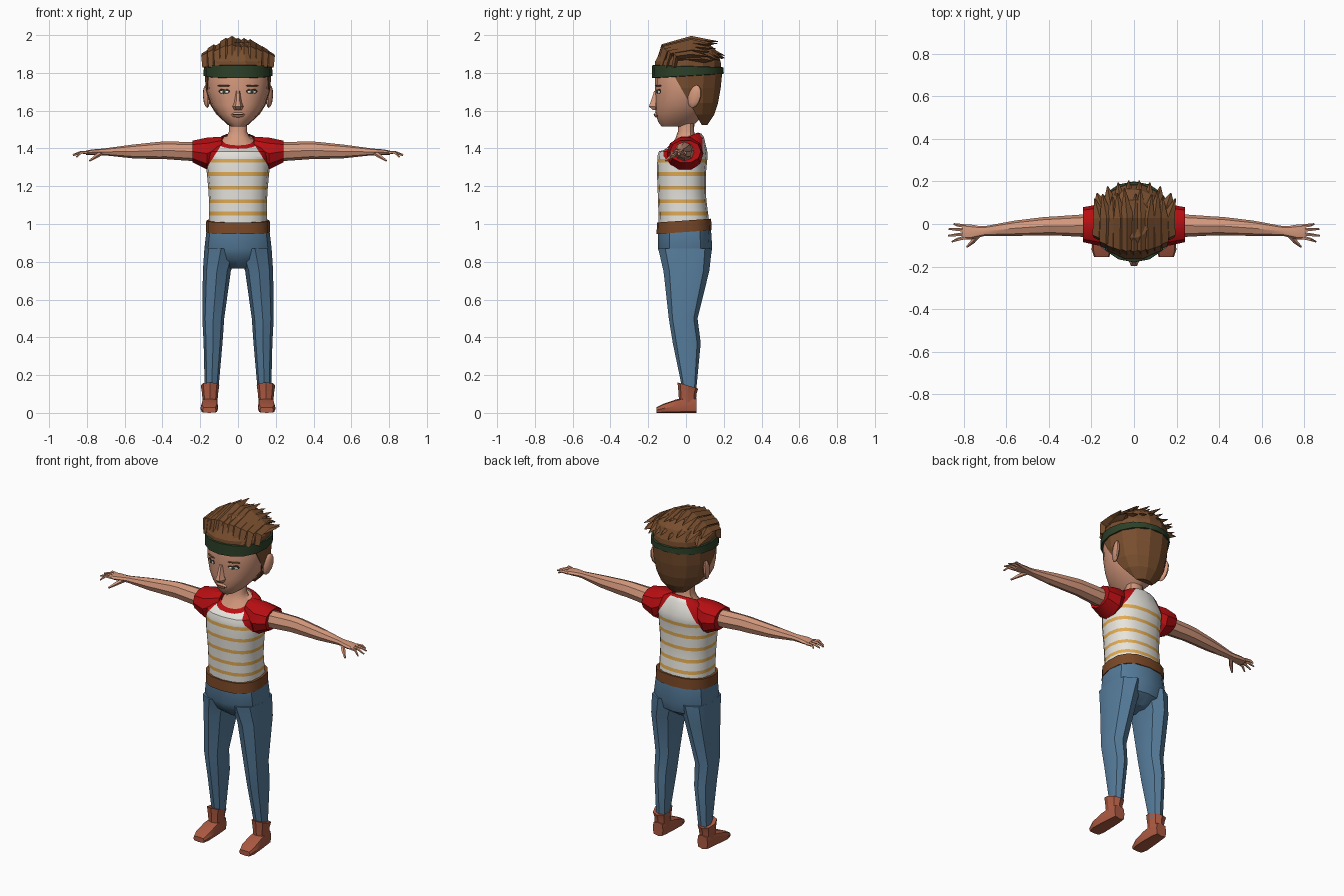
import bpy, bmesh, math, random
from mathutils import Vector

if "Cube" in bpy.data.objects:
    bpy.data.objects.remove(bpy.data.objects["Cube"])
random.seed(4)


def material(name, rgb):
    lin = [((c / 255 + 0.055) / 1.055) ** 2.4 for c in rgb] + [1]
    m = bpy.data.materials.new(name)
    m.use_nodes = True
    m.diffuse_color = lin
    m.node_tree.nodes["Principled BSDF"].inputs["Base Color"].default_value = lin
    return m


SKIN = material("skin", (212, 152, 124))
HAIR = material("brown hair", (120, 78, 46))
GREEN = material("dark green", (44, 64, 40))
RED = material("red", (184, 14, 18))
WHITE = material("off white", (232, 229, 222))
YELLOW = material("stripe yellow", (226, 172, 84))
BELT = material("belt brown", (122, 72, 38))
JEANS = material("denim blue", (86, 124, 155))
BOOT = material("boot leather", (172, 90, 66))
DARK = material("lash dark", (48, 34, 28))
smooth = []


def ring(axis, pos, a, b, ra, rb, n=8, p=2.3, tilt=0.0):
    """Superellipse cross-section at pos along an axis."""
    pts = []
    for i in range(n):
        t = 2 * math.pi * i / n
        c, s = math.cos(t), math.sin(t)
        u = a + ra * math.copysign(abs(c) ** (2 / p), c)
        v = b + rb * math.copysign(abs(s) ** (2 / p), s)
        pts.append({"x": (pos, u, v), "y": (u, pos, v),
                    "z": (u, v, pos + tilt * (v - b))}[axis])
    return pts


def loft(axis, rows, n=8, p=2.3):
    return [ring(axis, *r[:5], n, p, *r[5:]) for r in rows]


def tube(pts, sizes, side, n=4):
    """Tapered strand along points; sizes are (half width, half thickness)."""
    pts = [Vector(q) for q in pts]
    rings = []
    for i, q in enumerate(pts):
        t = (pts[min(i + 1, len(pts) - 1)] - pts[max(i - 1, 0)]).normalized()
        u = Vector(side)
        u = (u - t * u.dot(t)).normalized()
        v = t.cross(u)
        w, h = sizes[i]
        rings.append([q + u * w * math.cos(2 * math.pi * k / n)
                      + v * h * math.sin(2 * math.pi * k / n) for k in range(n)])
    return rings


def build(name, pieces, mats, mirror=False, is_smooth=True, edit=None, caps=True):
    bm = bmesh.new()
    for rings in pieces:
        vs = [[bm.verts.new(q) for q in r] for r in rings]
        n = len(vs[0])
        for a, b in zip(vs, vs[1:]):
            for i in range(n):
                j = (i + 1) % n
                bm.faces.new((a[i], a[j], b[j], b[i]))
        if caps:
            bm.faces.new(vs[0])
            bm.faces.new(vs[-1])
    bmesh.ops.recalc_face_normals(bm, faces=bm.faces[:])
    if edit:
        edit(bm)
    me = bpy.data.meshes.new(name)
    bm.to_mesh(me)
    bm.free()
    ob = bpy.data.objects.new(name, me)
    bpy.context.collection.objects.link(ob)
    for m in mats:
        me.materials.append(m)
    if mirror:
        ob.modifiers.new("Mirror", "MIRROR").use_mirror_merge = False
    if is_smooth:
        smooth.append(ob)
    return ob


def blob(name, loc, scale, mat, turn=0.0, mirror=True, tip=0.0):
    """Squashed sphere, turned about z and then moved into place."""
    rows = [(math.sin(a), 0, 0, max(math.cos(a), 0.05), max(math.cos(a), 0.05))
            for a in [math.pi * (k / 6 - 0.5) for k in range(7)]]
    ca, sa = math.cos(turn), math.sin(turn)
    rings = []
    for r in loft("z", rows, 10, 2):
        out = []
        for x, y, z in r:
            x, y, z = x * scale[0], y * scale[1], z * scale[2]
            y += tip * z
            out.append((loc[0] + x * ca - y * sa, loc[1] + x * sa + y * ca, loc[2] + z))
        rings.append(out)
    return build(name, [rings], [mat], mirror)


# Boots: foot and flared shaft
build("boots", [
    loft("y", [(-.155, .152, .015, .036, .015), (-.12, .152, .024, .047, .024),
               (-.05, .15, .036, .045, .036), (.015, .148, .042, .04, .042),
               (.055, .148, .04, .034, .04)], 8, 4),
    loft("z", [(.05, .148, .008, .039, .045), (.1, .148, .008, .042, .047),
               (.145, .148, .01, .049, .055, -.3)])], [BOOT], True)

# Jeans: two legs and the pelvis
build("jeans_legs", [loft("z", [
    (.12, .14, .018, .036, .036), (.37, .132, .004, .05, .074), (.5, .131, -.015, .058, .076),
    (.75, .112, .002, .074, .121), (.87, .09, -.005, .088, .142)])], [JEANS], True)
build("jeans_hips", [loft("z", [
    (.765, 0, 0, .05, .06), (.81, 0, .002, .15, .12), (.87, 0, -.005, .178, .144),
    (.98, 0, -.008, .165, .14)], 12, 2.5)], [JEANS])
build("belt", [loft("z", [
    (.957, 0, -.01, .169, .146, .07), (1.018, 0, -.01, .168, .143, .07)], 16, 2.5)], [BELT])

# Shirt: rows follow the stripes, last strip is the collar, shoulders cut on a slant
STRIPES = (1.055, 1.12, 1.192, 1.265, 1.335)
KEYS = [(1.0, -.01, .154, .134), (1.15, -.022, .154, .127), (1.28, -.024, .166, .13),
        (1.36, -.018, .17, .133), (1.39, -.015, .165, .127)]


def shirt_row(z):
    for a, b in zip(KEYS, KEYS[1:]):
        if z <= b[0]:
            f = (z - a[0]) / (b[0] - a[0])
            cy, rx, ry = [a[k] + f * (b[k] - a[k]) for k in (1, 2, 3)]
            return (z, 0, cy, rx, ry)


def paint_shirt(bm):
    bm.faces.ensure_lookup_table()
    for i, f in enumerate(bm.faces):
        z = f.calc_center_median().z
        f.material_index = 1 if any(abs(z - s) < .01 for s in STRIPES) else 0
        if i >= 16 * (len(shirt_rows) - 2):
            f.material_index = 2
    for s in (1, -1):
        co, no = Vector((s * .1, 0, 1.4)), Vector((s * .84, 0, .54))
        bmesh.ops.bisect_plane(bm, geom=bm.verts[:] + bm.edges[:] + bm.faces[:],
                               plane_co=co, plane_no=no)
        for f in bm.faces:
            if (f.calc_center_median() - co).dot(no) > 0:
                f.material_index = 2


levels = sorted([1.0, 1.36, 1.385] + [s + d for s in STRIPES for d in (-.01, .01)])
shirt_rows = [shirt_row(z) for z in levels] + [
    (1.425, 0, -.013, .135, .108, .32), (1.438, 0, -.013, .108, .095, .42),
    (1.45, 0, -.012, .084, .074, .46)]
build("shirt", [loft("z", shirt_rows, 16, 2.4)], [WHITE, YELLOW, RED],
      edit=paint_shirt, caps=False)
build("sleeves", [loft("x", [
    (.085, -.005, 1.405, .06, .06), (.165, -.005, 1.373, .097, .088),
    (.24, -.003, 1.384, .082, .06), (.238, -.003, 1.384, .06, .05)], 10, 2.2)], [RED], True)

# Neck and upper chest
build("neck", [loft("z", [
    (1.443, 0, -.012, .085, .075, .46), (1.462, 0, -.004, .06, .053, .2),
    (1.49, 0, 0, .048, .043), (1.57, 0, 0, .048, .045)], 12)], [SKIN])

# Arms with palms, fingers and thumb
hand = [loft("x", [
    (.2, -.008, 1.384, .052, .05), (.25, -.008, 1.384, .052, .05), (.38, -.009, 1.39, .044, .047),
    (.42, -.01, 1.389, .043, .046), (.56, -.02, 1.384, .036, .036), (.7, -.033, 1.382, .023, .019),
    (.73, -.036, 1.381, .027, .017), (.77, -.038, 1.38, .036, .015),
    (.805, -.038, 1.377, .035, .011)], 8, 2.1)]
for y0, y1, x1, z1 in ((-.011, .0, .847, 1.368), (-.029, -.024, .87, 1.368),
                       (-.047, -.055, .874, 1.363), (-.063, -.083, .855, 1.355)):
    hand.append(tube([(.79, y0, 1.378), (.83, (y0 + y1) / 2, 1.38), (x1, y1, z1)],
                     [(.009, .009), (.008, .008), (.004, .004)], (0, 1, 0), 5))
hand.append(tube([(.725, -.045, 1.375), (.755, -.08, 1.357), (.785, -.107, 1.335)],
                 [(.013, .013), (.011, .01), (.005, .005)], (1, 0, 0), 5))
build("arms", hand, [SKIN], True)

# Head, ears and face
build("head", [loft("z", [
    (1.517, 0, -.05, .04, .08), (1.54, 0, -.045, .07, .102), (1.58, 0, -.03, .108, .13),
    (1.63, 0, -.015, .142, .146), (1.7, 0, -.002, .163, .161), (1.78, 0, .003, .168, .168),
    (1.86, 0, .005, .15, .15), (1.92, 0, .01, .09, .09)], 16, 2.15)], [SKIN])
blob("ears", (.167, .045, 1.675), (.016, .036, .06), SKIN, -.3, tip=.2)
build("nose", [loft("z", [
    (1.603, 0, -.16, .02, .018), (1.622, 0, -.162, .029, .04), (1.645, 0, -.16, .019, .032),
    (1.705, 0, -.158, .011, .012)], 6, 2)], [SKIN])
blob("lips", (0, -.157, 1.578), (.036, .013, .014), SKIN, mirror=False)
blob("mouth_line", (0, -.166, 1.58), (.032, .0055, .003), BELT, mirror=False)
blob("eye_lashes", (.073, -.145, 1.703), (.034, .005, .014), DARK, .42)
blob("eye_whites", (.073, -.148, 1.699), (.026, .004, .009), WHITE, .42)
blob("irises", (.073, -.150, 1.700), (.011, .004, .010), GREEN, .42)
blob("eyebrows", (.075, -.146, 1.732), (.036, .006, .005), HAIR, .42)


# Back hair, cut on a slant in front of the ears
def cut_front(bm):
    r = bmesh.ops.bisect_plane(bm, geom=bm.verts[:] + bm.edges[:] + bm.faces[:],
                               plane_co=(0, -.06, 1.78), plane_no=(0, -.25, -.14),
                               clear_outer=True)
    edges = [e for e in r["geom_cut"] if isinstance(e, bmesh.types.BMEdge)]
    bmesh.ops.holes_fill(bm, edges=edges, sides=0)


build("back_hair", [loft("z", [
    (1.525, 0, .055, .06, .06), (1.58, 0, .035, .118, .118), (1.64, 0, .02, .152, .153),
    (1.72, 0, .01, .171, .178), (1.81, 0, .01, .178, .187)], 14, 2.1)],
    [HAIR], is_smooth=False, edit=cut_front)
build("top_hair", [loft("z", [
    (1.78, 0, .01, .175, .182), (1.86, 0, .01, .172, .178), (1.92, 0, .015, .14, .148),
    (1.962, 0, .025, .075, .09)], 14, 2.1)], [HAIR], is_smooth=False)

# Swept locks: long ones from the hairline, short ones over the crown
locks = []
for i in range(11):
    s = -1 + i / 5
    x, fy = .165 * s, -.165 * math.sqrt(1 - .8 * s * s)
    top = 1.982 - .075 * s * s - random.uniform(0, .018)
    tip_y = .175 * math.sqrt(1 - .5 * s * s) - random.uniform(0, .04)
    locks.append(tube([(x, fy + .01, 1.83), (x, fy * .72, 1.87 + (top - 1.87) * .62),
                       (x * .97, .03, top), (x * 1.1 + random.uniform(-.015, .015), tip_y, top - .01)],
                      [(.024, .012), (.03, .02), (.032, .02), (.003, .002)], (1, 0, 0)))
for i in range(8):
    s = -1 + i * 2 / 7
    x = .155 * s
    end = (x * 1.12, .205 * math.sqrt(1 - .5 * s * s), 1.915 - .03 * s * s - random.uniform(0, .04))
    locks.append(tube([(x * .9, -.04, 1.92 - .05 * s * s), (x, .09, 1.935 - .06 * s * s), end],
                      [(.025, .015), (.036, .022), (.003, .002)], (1, 0, 0)))
build("hair_locks", locks, [HAIR], is_smooth=False)

# Headband, narrower towards the back
build("headband", [loft("z", [
    (1.783, 0, .01, .176, .182, .06), (1.785, 0, .01, .182, .19, .06),
    (1.834, 0, .01, .181, .189, -.03), (1.836, 0, .01, .174, .18, -.03)], 16, 2.1)], [GREEN])

# Soften shading but keep the creases
bpy.ops.object.select_all(action="DESELECT")
for ob in smooth:
    ob.select_set(True)
bpy.context.view_layer.objects.active = smooth[0]
bpy.ops.object.shade_smooth_by_angle(angle=math.radians(32))
